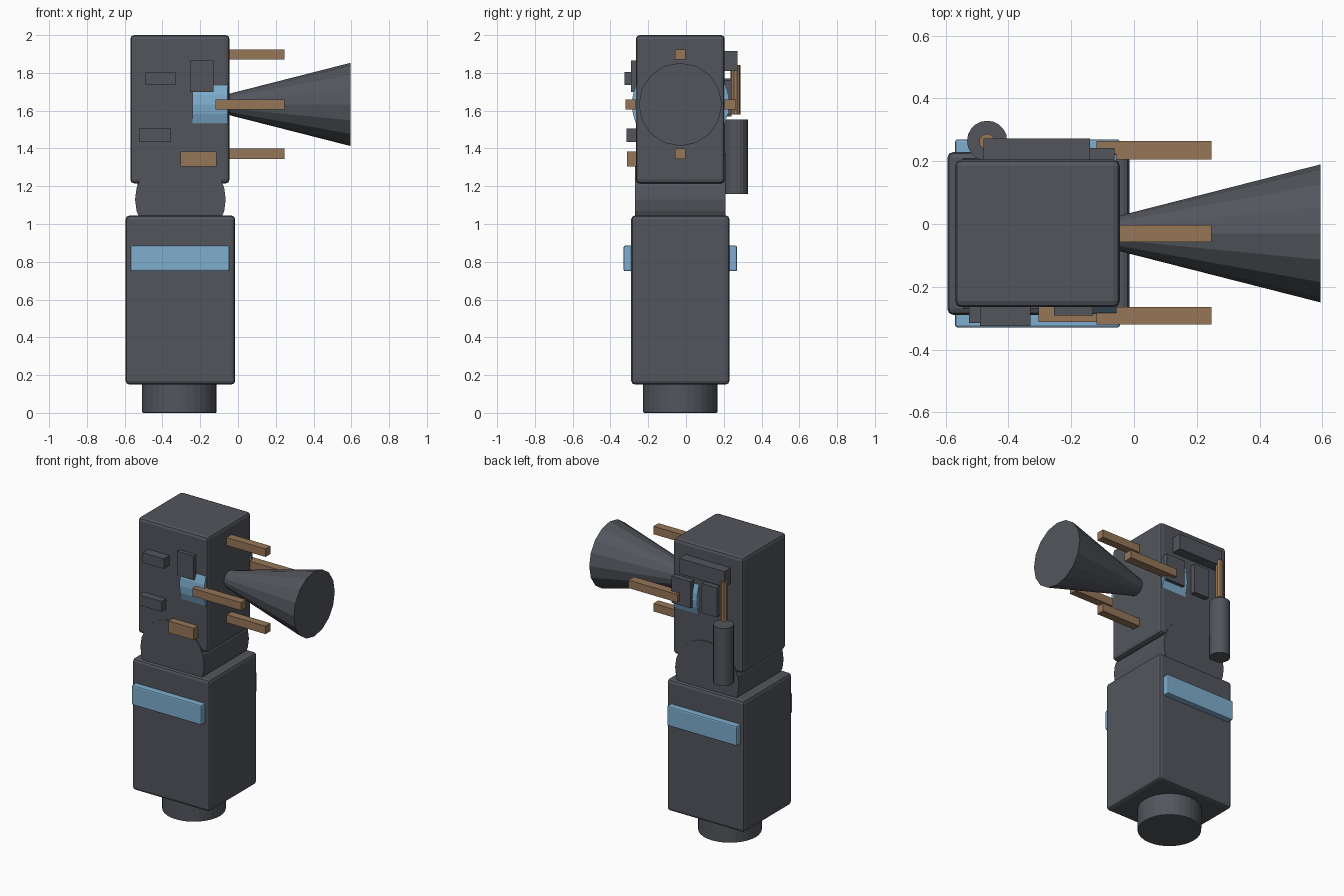
import bpy
import bmesh
from math import radians
from mathutils import Matrix, Vector

cube = bpy.data.objects.get("Cube")
if cube:
    bpy.data.objects.remove(cube, do_unlink=True)


def material(name, rgb):
    m = bpy.data.materials.new(name)
    m.use_nodes = True
    m.diffuse_color = (*rgb, 1)
    m.node_tree.nodes["Principled BSDF"].inputs["Base Color"].default_value = (*rgb, 1)
    return m


DARK = material("dark grey", (0.085, 0.091, 0.107))
BLUE = material("light blue", (0.21, 0.42, 0.62))
BROWN = material("brown", (0.30, 0.18, 0.095))


def finish(bm, name, mat, bevel=0):
    mesh = bpy.data.meshes.new(name)
    bm.to_mesh(mesh)
    bm.free()
    mesh.materials.append(mat)
    ob = bpy.data.objects.new(name, mesh)
    bpy.context.collection.objects.link(ob)
    if bevel:
        mod = ob.modifiers.new("Bevel", "BEVEL")
        mod.width = bevel
        mod.segments = 2
        mod.limit_method = "ANGLE"
        mod.angle_limit = radians(40)
    return ob


def box(name, mat, x, y, z, bevel=0):
    """Box from (min, max) ranges on each axis."""
    bm = bmesh.new()
    bmesh.ops.create_cube(bm, size=1)
    lo, hi = Vector((x[0], y[0], z[0])), Vector((x[1], y[1], z[1]))
    bmesh.ops.scale(bm, vec=hi - lo, verts=bm.verts)
    bmesh.ops.translate(bm, vec=(lo + hi) / 2, verts=bm.verts)
    return finish(bm, name, mat, bevel)


def tube(name, mat, start, end, r1, r2, sides, bevel=0):
    """Cylinder or cone between two points."""
    a, b = Vector(start), Vector(end)
    turn = (b - a).to_track_quat("Z", "Y").to_matrix().to_4x4()
    bm = bmesh.new()
    bmesh.ops.create_cone(bm, cap_ends=True, segments=sides, radius1=r1, radius2=r2,
                          depth=(b - a).length, matrix=Matrix.Translation((a + b) / 2) @ turn)
    return finish(bm, name, mat, bevel)


MID_Y = -0.03
FRONT, BACK = -0.265, 0.205   # faces of the upper block
AXIS_Z = 1.633                # height of the cone and its rods

# Main body
tube("base", DARK, (-0.31, MID_Y, 0), (-0.31, MID_Y, 0.17), 0.197, 0.197, 32, 0.006)
box("lower_block", DARK, (-0.595, -0.015), (-0.29, 0.23), (0.15, 1.045), 0.02)
box("band", BLUE, (-0.57, -0.045), (-0.33, 0.27), (0.75, 0.885), 0.008)
tube("elbow", DARK, (-0.305, -0.27, 1.13), (-0.305, 0.21, 1.13), 0.24, 0.24, 24)
box("upper_block", DARK, (-0.57, -0.045), (FRONT, BACK), (1.215, 2.0), 0.02)

# Horn and the four rods around it
tube("horn", DARK, (-0.06, MID_Y, AXIS_Z), (0.595, MID_Y, AXIS_Z), 0.053, 0.22, 16)
tube("horn_collar", BLUE, (-0.24, MID_Y, AXIS_Z), (-0.055, MID_Y, AXIS_Z), 0.256, 0.256, 32)
for side, z in (("upper", 1.897), ("lower", 1.372)):
    box(side + "_rod", BROWN, (-0.06, 0.247), (MID_Y - 0.027, MID_Y + 0.027),
        (z - 0.027, z + 0.027))
for side, y in (("front", (-0.32, FRONT)), ("back", (BACK, 0.265))):
    box(side + "_rod", BROWN, (-0.12, 0.247), y, (AXIS_Z - 0.027, AXIS_Z + 0.027))

# Small blocks on the front face
for name, mat, x, y, z in (
    ("front_upper_block", DARK, (-0.49, -0.33), -0.325, (1.737, 1.805)),
    ("front_lower_block", DARK, (-0.525, -0.355), -0.315, (1.435, 1.505)),
    ("front_panel", DARK, (-0.255, -0.13), -0.292, (1.70, 1.865)),
    ("front_brown_block", BROWN, (-0.305, -0.115), -0.312, (1.305, 1.385)),
):
    box(name, mat, x, (y, FRONT + 0.01), z)

# Small blocks on the back face
for name, x, y, z in (
    ("back_block_left", (-0.325, -0.14), 0.272, (1.81, 1.915)),
    ("back_block_right", (-0.48, -0.325), 0.272, (1.81, 1.915)),
    ("back_panel_left", (-0.205, -0.062), 0.242, (1.58, 1.76)),
    ("back_panel_right", (-0.40, -0.285), 0.24, (1.57, 1.77)),
):
    box(name, DARK, x, (BACK - 0.01, y), z)

# Canister with its rod
tube("canister", DARK, (-0.468, 0.265, 1.16), (-0.468, 0.265, 1.552), 0.064, 0.064, 20)
tube("canister_rod", BROWN, (-0.468, 0.262, 1.58), (-0.468, 0.262, 1.843), 0.026, 0.026, 10)
